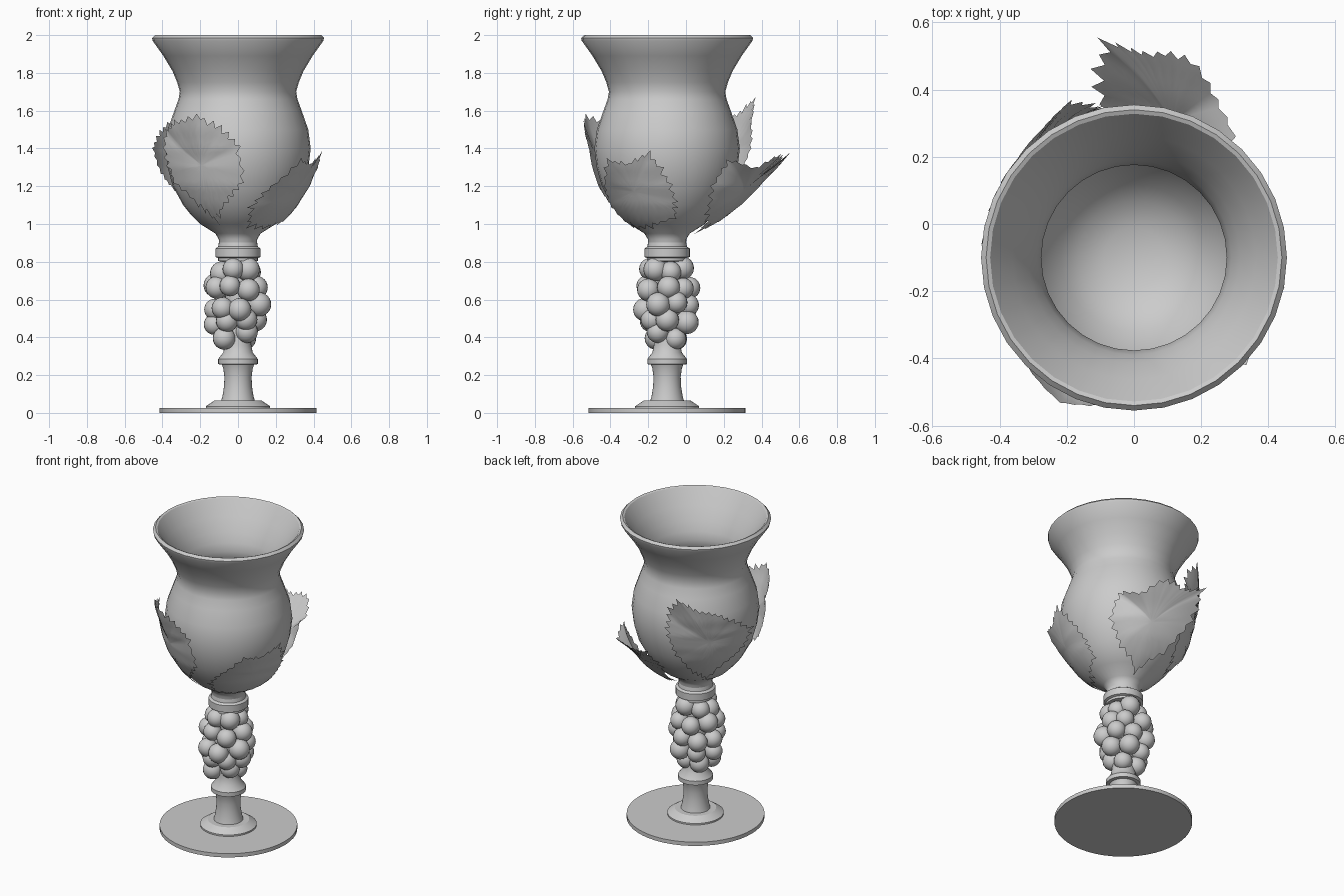
import bpy, bmesh, math, random
from mathutils import Matrix

if "Cube" in bpy.data.objects:
    bpy.data.objects.remove(bpy.data.objects["Cube"])

random.seed(4)
AXIS_Y = -0.1          # the cup's axis sits slightly forward of the origin
SIDES = 32


def finish(name, bm, angle=30):
    bmesh.ops.recalc_face_normals(bm, faces=bm.faces)
    me = bpy.data.meshes.new(name)
    bm.to_mesh(me)
    bm.free()
    ob = bpy.data.objects.new(name, me)
    bpy.context.collection.objects.link(ob)
    bpy.ops.object.select_all(action='DESELECT')
    ob.select_set(True)
    bpy.context.view_layer.objects.active = ob
    bpy.ops.object.shade_smooth_by_angle(angle=math.radians(angle))
    return ob


def lathe(name, profile, sides=SIDES):
    """Spin an (r, z) profile around the cup axis."""
    bm = bmesh.new()
    vs = [bm.verts.new((r, AXIS_Y, z)) for r, z in profile]
    es = [bm.edges.new(p) for p in zip(vs, vs[1:])]
    bmesh.ops.spin(bm, geom=vs + es, cent=(0, AXIS_Y, 0), axis=(0, 0, 1),
                   angle=math.tau, steps=sides, use_duplicate=False)
    bmesh.ops.remove_doubles(bm, verts=bm.verts, dist=1e-4)
    return finish(name, bm)


# Foot: flat disc with a small chamfered collar
lathe("foot", [(0, 0), (0.415, 0), (0.415, 0.025), (0.17, 0.025), (0.17, 0.035),
               (0.125, 0.065), (0, 0.065)], 48)

# Stem with lower ring and upper collar
lathe("stem", [(0.09, 0.06), (0.082, 0.09), (0.074, 0.14), (0.072, 0.19),
               (0.078, 0.235), (0.085, 0.255), (0.105, 0.258), (0.105, 0.285),
               (0.078, 0.32), (0.07, 0.36), (0.066, 0.42), (0.066, 0.8),
               (0.105, 0.805), (0.105, 0.82), (0.12, 0.825), (0.12, 0.87),
               (0.105, 0.88), (0.1, 0.91)])

# Bowl: outer wall, rounded lip and inner wall
OUTER = [(0.1, 0.88), (0.102, 0.92), (0.12, 0.95), (0.2, 1.0), (0.25, 1.05),
         (0.29, 1.1), (0.345, 1.2), (0.373, 1.3), (0.385, 1.4), (0.372, 1.5),
         (0.337, 1.6), (0.315, 1.66), (0.308, 1.7), (0.322, 1.75),
         (0.347, 1.81), (0.395, 1.89), (0.452, 1.97)]
LIP = [(0.455, 1.985), (0.44, 2.0), (0.428, 1.995)]
INNER = [(r - 0.032, z + 0.01) for r, z in reversed(OUTER[3:-1])]
lathe("bowl", OUTER + LIP + INNER + [(0.09, 0.98), (0, 0.97)])


def bowl_radius(z):
    for (r0, z0), (r1, z1) in zip(OUTER, OUTER[1:]):
        if z <= z1:
            return r0 + (r1 - r0) * (z - z0) / (z1 - z0)
    return OUTER[-1][0]


# Grapes packed in staggered rings around the stem
bm = bmesh.new()
RINGS = [(0.75, 0.085, 6, 0.3), (0.66, 0.115, 7, 0.0), (0.565, 0.12, 7, 0.45),
         (0.475, 0.105, 6, 0.1), (0.41, 0.075, 4, 0.8)]
for z, rad, count, phase in RINGS:
    for i in range(count):
        a = math.tau * i / count + phase + random.uniform(-0.1, 0.1)
        r = rad + random.uniform(-0.01, 0.012)
        pos = (r * math.cos(a) - 0.01, AXIS_Y + r * math.sin(a),
               z + random.uniform(-0.02, 0.02))
        bmesh.ops.create_uvsphere(bm, u_segments=20, v_segments=12,
                                  radius=random.uniform(0.055, 0.064),
                                  matrix=Matrix.Translation(pos))
finish("grape_cluster", bm, 60)


def leaf(name, center, outline, teeth=6, rings=8):
    """Serrated sheet wrapped on the bowl; points are (azimuth, z, lift)."""
    edge = []
    for p, q in zip(outline, outline[1:] + outline[:1]):
        for j in range(teeth):
            t = j / teeth
            m = [a + (b - a) * t for a, b in zip(p, q)]
            k = random.uniform(1.0, 1.07) if j % 2 == 0 else random.uniform(0.9, 0.96)
            edge.append([c + (a - c) * k for a, c in zip(m, center)])

    bm = bmesh.new()

    def vert(az, z, lift):
        r = bowl_radius(z) + max(lift, 0.01)
        a = math.radians(az)
        return bm.verts.new((r * math.cos(a), AXIS_Y + r * math.sin(a), z))

    mid = vert(*center)
    prev = None
    for n in range(1, rings + 1):
        k = n / rings
        w = k ** 1.4
        row = [vert(center[0] + (e[0] - center[0]) * k,
                    center[1] + (e[1] - center[1]) * k,
                    center[2] + (e[2] - center[2]) * w) for e in edge]
        for i in range(len(row)):
            j = (i + 1) % len(row)
            if prev:
                bm.faces.new((prev[i], row[i], row[j], prev[j]))
            else:
                bm.faces.new((mid, row[i], row[j]))
        prev = row
    finish(name, bm, 60)


# Four vine leaves cupping the bowl
leaf("leaf_front_left", (241, 1.31, 0.02),
     [(205, 1.5, 0.05), (222, 1.54, 0.09), (243, 1.58, 0.14), (258, 1.51, 0.08),
      (271, 1.41, 0.03), (274, 1.22, 0.02), (260, 1.12, 0.015), (241, 1.01, 0.01),
      (226, 1.1, 0.015), (208, 1.22, 0.03), (203, 1.35, 0.04)])
leaf("leaf_front_right", (-30, 1.17, 0.02),
     [(-78, 1.09, 0.02), (-62, 1.2, 0.03), (-43, 1.34, 0.08), (-28, 1.32, 0.06),
      (-12, 1.38, 0.07), (0, 1.25, 0.04), (8, 1.12, 0.03), (10, 1.03, 0.03),
      (-25, 0.98, 0.015), (-75, 0.98, 0.015)])
leaf("leaf_back_left", (137, 1.35, 0.035),
     [(112, 1.67, 0.19), (125, 1.59, 0.13), (140, 1.55, 0.1), (155, 1.49, 0.08),
      (174, 1.4, 0.07), (170, 1.27, 0.05), (158, 1.18, 0.03), (140, 1.03, 0.015),
      (122, 1.1, 0.02), (108, 1.25, 0.04), (103, 1.4, 0.07), (103, 1.54, 0.1)])
leaf("leaf_back", (74, 1.17, 0.09),
     [(98, 1.37, 0.27), (87, 1.34, 0.23), (76, 1.37, 0.24), (62, 1.3, 0.16),
      (46, 1.34, 0.06), (38, 1.2, 0.04), (45, 1.05, 0.03), (75, 0.95, 0.03),
      (98, 1.05, 0.08), (103, 1.22, 0.17)])
